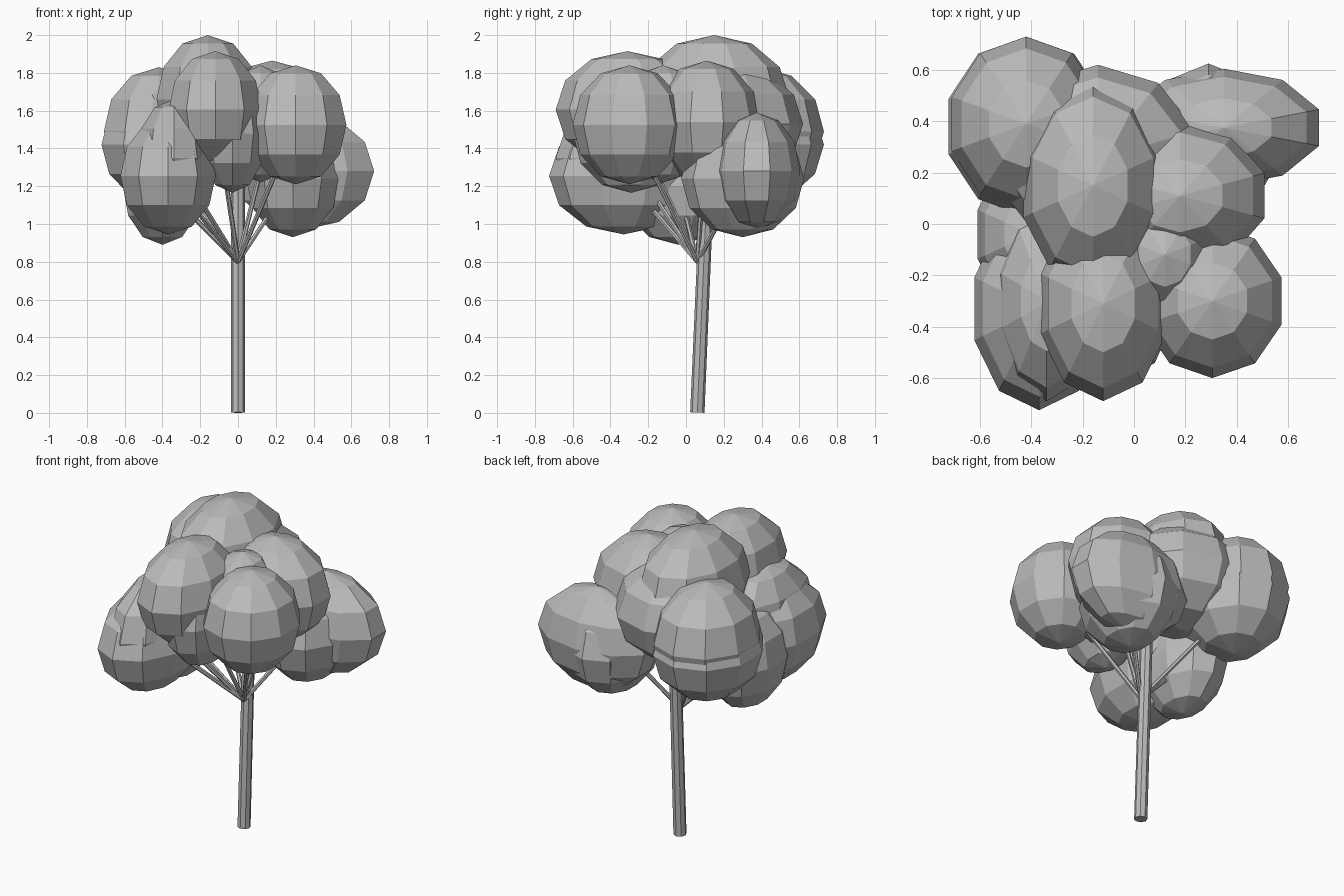
import bpy
import bmesh
from mathutils import Matrix, Vector

cube = bpy.data.objects.get("Cube")
if cube:
    bpy.data.objects.remove(cube, do_unlink=True)

# One plain grey for the whole tree
GREY = (0.5, 0.5, 0.5, 1.0)
grey = bpy.data.materials.new("plain_grey")
grey.use_nodes = True
grey.diffuse_color = GREY
grey.node_tree.nodes["Principled BSDF"].inputs["Base Color"].default_value = GREY


def finish(name, bm):
    """Turn a bmesh into a flat shaded object."""
    mesh = bpy.data.meshes.new(name)
    bm.to_mesh(mesh)
    bm.free()
    mesh.materials.append(grey)
    obj = bpy.data.objects.new(name, mesh)
    bpy.context.scene.collection.objects.link(obj)
    return obj


def leaf_clump(name, centre, radii):
    """Low-poly ellipsoid of foliage, with a corner of each ring on the y axis."""
    bm = bmesh.new()
    bmesh.ops.create_uvsphere(bm, u_segments=10, v_segments=6, radius=1)
    widest = max(bm.verts, key=lambda v: v.co.y)
    if abs(widest.co.x) > 0.01:
        bm.transform(Matrix.Rotation(0.31416, 4, 'Z'))
    bm.transform(Matrix.LocRotScale(Vector(centre), None, Vector(radii)))
    return finish(name, bm)


def rod(name, start, end, radius_start, radius_end, sides):
    """Straight tapered limb between two points."""
    start, end = Vector(start), Vector(end)
    axis = end - start
    bm = bmesh.new()
    bmesh.ops.create_cone(bm, cap_ends=True, segments=sides, radius1=radius_start,
                          radius2=radius_end, depth=axis.length)
    turn = axis.to_track_quat('Z', 'Y')
    bm.transform(Matrix.LocRotScale((start + end) / 2, turn, None))
    return finish(name, bm)


# Foliage clumps: name -> centre, radii, whether a visible branch carries it
clumps = {
    "crown_top": ((-0.16, 0.15, 1.66), (0.285, 0.40, 0.34), False),
    "crown_front": ((-0.12, -0.31, 1.605), (0.26, 0.38, 0.31), True),
    "crown_front_left": ((0.305, -0.30, 1.525), (0.283, 0.30, 0.315), True),
    "crown_left": ((0.18, 0.11, 1.54), (0.345, 0.285, 0.325), True),
    "crown_inner": ((0.12, -0.12, 1.53), (0.21, 0.25, 0.31), False),
    "crown_back": ((-0.14, 0.25, 1.53), (0.40, 0.37, 0.31), False),
    "back_right_upper": ((-0.42, 0.39, 1.49), (0.305, 0.34, 0.34), False),
    "back_right_lower": ((-0.42, 0.38, 1.42), (0.318, 0.35, 0.31), True),
    "back_left_upper": ((0.35, 0.375, 1.28), (0.39, 0.23, 0.31), False),
    "back_left_lower": ((0.29, 0.30, 1.24), (0.26, 0.325, 0.31), True),
    "front_middle": ((-0.03, -0.29, 1.48), (0.19, 0.31, 0.315), False),
    "front_right_upper": ((-0.34, -0.30, 1.35), (0.21, 0.39, 0.31), True),
    "front_right_lower": ((-0.37, -0.33, 1.255), (0.265, 0.395, 0.31), True),
    "right_low": ((-0.40, -0.04, 1.20), (0.22, 0.31, 0.31), True),
}

# Trunk, leaning slightly backwards
rod("trunk", (0, 0.06, 0.002), (0, 0.12, 1.4), 0.038, 0.036, 8)

# Thin branches spread from one fork in the trunk
FORK = (0, 0.06, 0.8)
for part, (centre, radii, has_branch) in clumps.items():
    leaf_clump(part + "_leaves", centre, radii)
    if has_branch:
        rod(part + "_branch", FORK, centre, 0.013, 0.013, 6)
